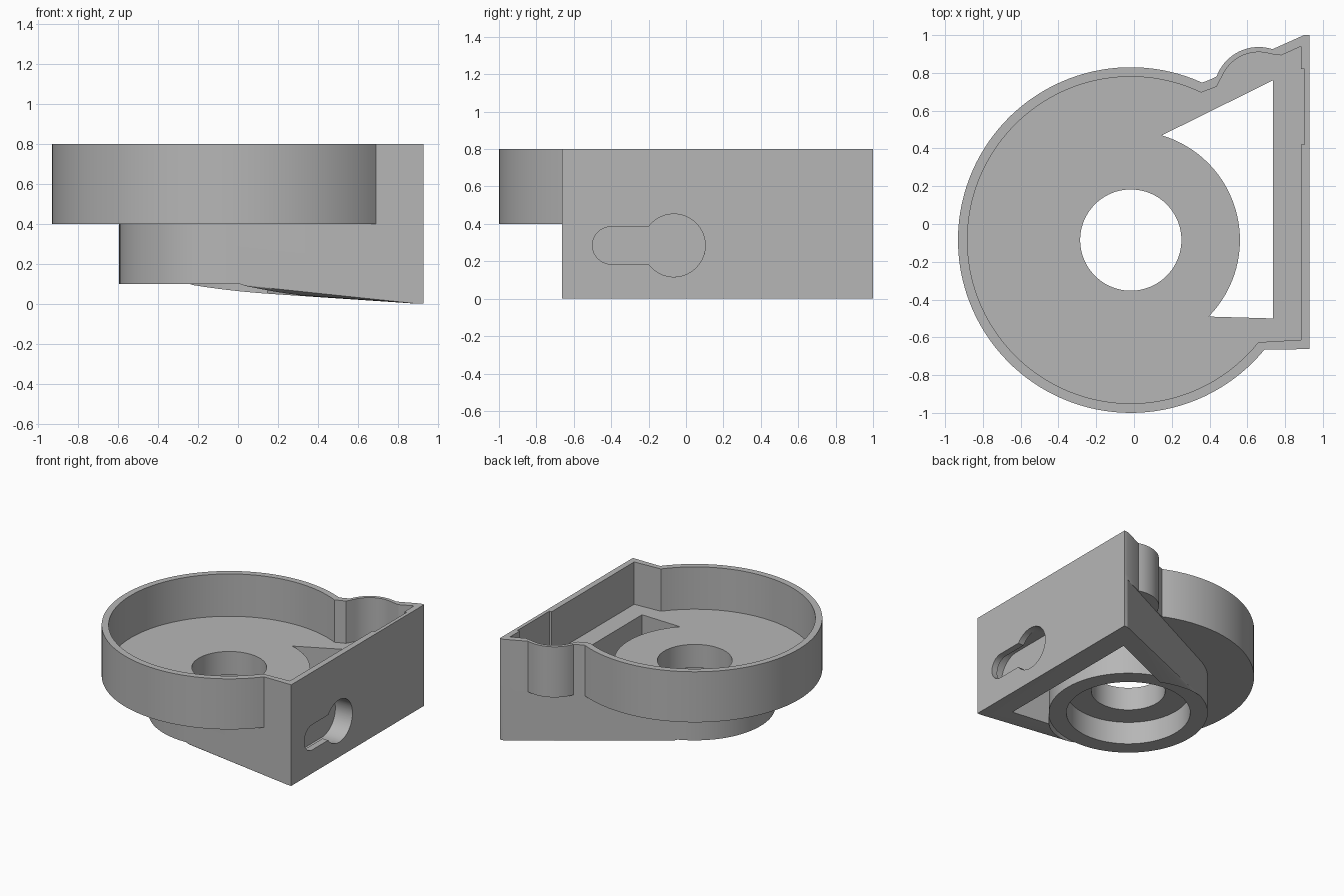
import bpy, bmesh
from math import cos, sin, radians
from mathutils import Vector

if "Cube" in bpy.data.objects:
    bpy.data.objects.remove(bpy.data.objects["Cube"], do_unlink=True)

CX, CY = -0.017, -0.085       # axis shared by tray, boss and bore
BOSS_R = 0.578
FLOOR_Z = 0.465


def arc(cx, cy, r, start, end, steps):
    angles = [radians(start + (end - start) * i / steps) for i in range(steps + 1)]
    return [(cx + r * cos(a), cy + r * sin(a)) for a in angles]


def circle(r, steps=96):
    return arc(CX, CY, r, 0, 360, steps)[:-1]


def make_object(name, bm):
    bmesh.ops.recalc_face_normals(bm, faces=bm.faces)
    mesh = bpy.data.meshes.new(name)
    bm.to_mesh(mesh)
    bm.free()
    obj = bpy.data.objects.new(name, mesh)
    bpy.context.collection.objects.link(obj)
    return obj


def prism(name, outline, low, high, along_x=False):
    """Extrude a closed outline along z, or along x for (y, z) outlines."""
    bm = bmesh.new()

    def place(p, h):
        return Vector((h, p[0], p[1])) if along_x else Vector((p[0], p[1], h))

    face = bm.faces.new([bm.verts.new(place(p, low)) for p in outline])
    new = bmesh.ops.extrude_face_region(bm, geom=[face])["geom"]
    verts = [g for g in new if isinstance(g, bmesh.types.BMVert)]
    step = place((0, 0), high - low)
    bmesh.ops.translate(bm, vec=step, verts=verts)
    return make_object(name, bm)


def combine(target, other, operation):
    """Apply one boolean and remove the helper."""
    other.hide_render = True
    mod = target.modifiers.new(operation, "BOOLEAN")
    mod.operation = operation
    mod.solver = "EXACT"
    mod.object = other
    deps = bpy.context.evaluated_depsgraph_get()
    mesh = bpy.data.meshes.new_from_object(target.evaluated_get(deps))
    target.modifiers.clear()
    target.data = mesh
    bpy.data.objects.remove(other, do_unlink=True)


# Tray with round pan, side bump and straight mounting plate
tray_outline = [(0.93, -0.663), (0.93, 1.0), (0.9, 1.0)]
tray_outline += arc(0.66, 0.70, 0.237, 72, 160, 16)
tray_outline += [(0.412, 0.768)]
tray_outline += arc(CX, CY, 0.915, 65.6, 320.8, 90)
body = prism("bracket_body", tray_outline, 0.4, 0.8)

# Tapered support: hull of the round boss and the plate's thin slab
bm = bmesh.new()
for x, y in circle(BOSS_R):
    for z in (0.1, 0.44):
        bm.verts.new((x, y, z))
for x in (0.9, 0.93):
    for y in (-0.663, 1.0):
        for z in (0, 0.44):
            bm.verts.new((x, y, z))
hull = bmesh.ops.convex_hull(bm, input=bm.verts)
loose = [v for v in bm.verts if not v.link_faces]
bmesh.ops.delete(bm, geom=loose, context="VERTS")
bmesh.ops.dissolve_limit(bm, angle_limit=0.001, verts=bm.verts, edges=bm.edges)
combine(body, make_object("support", bm), "UNION")

# Tray interior, with a shallow recess in the plate
inside = [(0.883, -0.613), (0.883, 0.42), (0.902, 0.42), (0.902, 0.82),
          (0.883, 0.82), (0.883, 0.94), (0.78, 0.893)]
inside += arc(0.66, 0.70, 0.21, 72, 155, 16)
inside += [(0.437, 0.727)]
inside += arc(CX, CY, 0.865, 64.5, 321.3, 90)
combine(body, prism("tray_cut", inside, FLOOR_Z, 1), "DIFFERENCE")

# Open pocket between boss and plate
pocket = [(0.735, -0.5), (0.735, 0.76)]
pocket += arc(CX, CY, BOSS_R, 73.5, -44.5, 32)
combine(body, prism("pocket_cut", pocket, -0.2, 0.6), "DIFFERENCE")

# Flat boss end, bearing seat and centre hole
for name, radius, low, high in (("boss_end_cut", BOSS_R + 0.001, -0.2, 0.1),
                                ("bearing_cut", 0.45, -0.1, 0.28),
                                ("centre_cut", 0.268, 0, 0.7)):
    combine(body, prism(name, circle(radius), low, high), "DIFFERENCE")

# Keyhole in the plate, with a wider blind pocket behind it
KY, KZ, KR, SLOT_Y = -0.065, 0.285, 0.168, -0.4
keyhole = arc(KY, KZ, KR, -143.5, 143.5, 40) + arc(SLOT_Y, KZ, 0.1, 90, 270, 20)
combine(body, prism("keyhole_cut", keyhole, 0.87, 1, True), "DIFFERENCE")
capsule = arc(KY, KZ, KR, -90, 90, 32) + arc(SLOT_Y, KZ, KR, 90, 270, 32)
combine(body, prism("screw_head_cut", capsule, 0.78, 0.88, True), "DIFFERENCE")

# Single grey finish
grey = bpy.data.materials.new("plain_grey")
grey.use_nodes = True
colour = (0.47, 0.47, 0.47, 1)
grey.diffuse_color = colour
grey.node_tree.nodes["Principled BSDF"].inputs["Base Color"].default_value = colour
body.data.materials.clear()
body.data.materials.append(grey)
for poly in body.data.polygons:
    poly.material_index = 0

bpy.ops.object.select_all(action="DESELECT")
body.select_set(True)
bpy.context.view_layer.objects.active = body
bpy.ops.object.shade_smooth_by_angle(angle=radians(25))
